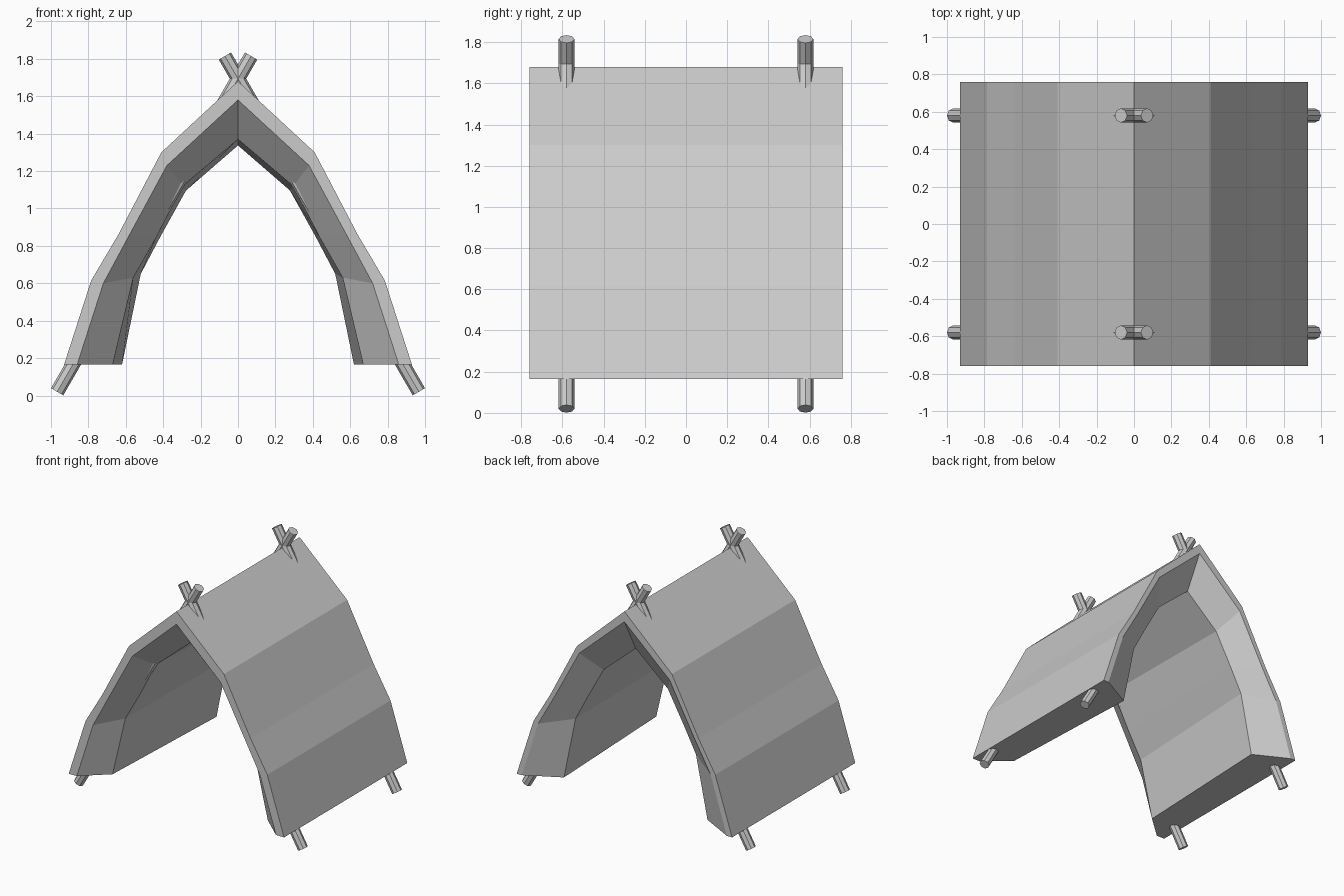
import bpy
import bmesh
from mathutils import Vector

cube = bpy.data.objects.get("Cube")
if cube:
    bpy.data.objects.remove(cube, do_unlink=True)


def make_material(name, shade):
    mat = bpy.data.materials.new(name)
    mat.use_nodes = True
    colour = (shade, shade, shade, 1)
    mat.diffuse_color = colour
    mat.node_tree.nodes["Principled BSDF"].inputs["Base Color"].default_value = colour
    return mat


grey = make_material("plain grey", 0.6)


def add_object(name, bm):
    bmesh.ops.recalc_face_normals(bm, faces=bm.faces)
    mesh = bpy.data.meshes.new(name)
    bm.to_mesh(mesh)
    bm.free()
    mesh.materials.append(grey)
    obj = bpy.data.objects.new(name, mesh)
    bpy.context.collection.objects.link(obj)
    return obj


# Half arches from foot to ridge, as (x, z)
FOOT = 0.165
HALF_LENGTH = 0.76
outer = [(0.93, FOOT), (0.785, 0.615), (0.64, 0.86), (0.41, 1.30), (0, 1.68)]
front_rim = [(0.86, FOOT), (0.72, 0.60), (0.58, 0.86), (0.38, 1.23), (0, 1.58)]
front_inner = [(0.67, FOOT), (0.56, 0.63), (0.44, 0.84), (0.295, 1.12), (0, 1.37)]
back_inner = [(0.62, FOOT), (0.52, 0.65), (0.42, 0.84), (0.278, 1.096), (0, 1.337)]
back_rim = [(0.885, FOOT), (0.745, 0.605), (0.60, 0.86), (0.39, 1.25), (0, 1.60)]

# Closed wall section, front to back along the inside
section = [
    (outer, -HALF_LENGTH),
    (front_rim, -HALF_LENGTH),
    (front_inner, -0.59),
    (back_inner, 0.62),
    (back_rim, HALF_LENGTH),
    (outer, HALF_LENGTH),
]


def full_arch(half):
    return half + [(-x, z) for x, z in reversed(half[:-1])]


# Tent shell: sweep the section over the arch and cap both feet
bm = bmesh.new()
rows = [[bm.verts.new((x, y, z)) for x, z in full_arch(half)] for half, y in section]
count = len(rows)
for i, row in enumerate(rows):
    following = rows[(i + 1) % count]
    for j in range(len(row) - 1):
        bm.faces.new((row[j], row[j + 1], following[j + 1], following[j]))
for end in (0, -1):
    bm.faces.new([row[end] for row in rows])
add_object("tent_shell", bm)


# Crossed poles, leaning past each other at the ridge
def add_pole(name, side, y):
    bottom = Vector((side * 0.967, y, 0.02))
    top = Vector((side * -0.07, y, 1.815))
    axis = top - bottom
    bm = bmesh.new()
    bmesh.ops.create_cone(bm, cap_ends=True, segments=8, radius1=0.038,
                          radius2=0.038, depth=axis.length)
    turn = axis.to_track_quat("Z", "Y").to_matrix()
    bmesh.ops.rotate(bm, verts=bm.verts, cent=(0, 0, 0), matrix=turn)
    bmesh.ops.translate(bm, verts=bm.verts, vec=(bottom + top) / 2)
    add_object(name, bm)


for end_name, y in (("front", -0.58), ("back", 0.58)):
    for side_name, side in (("left", 1), ("right", -1)):
        add_pole(f"{end_name}_{side_name}_pole", side, y)
